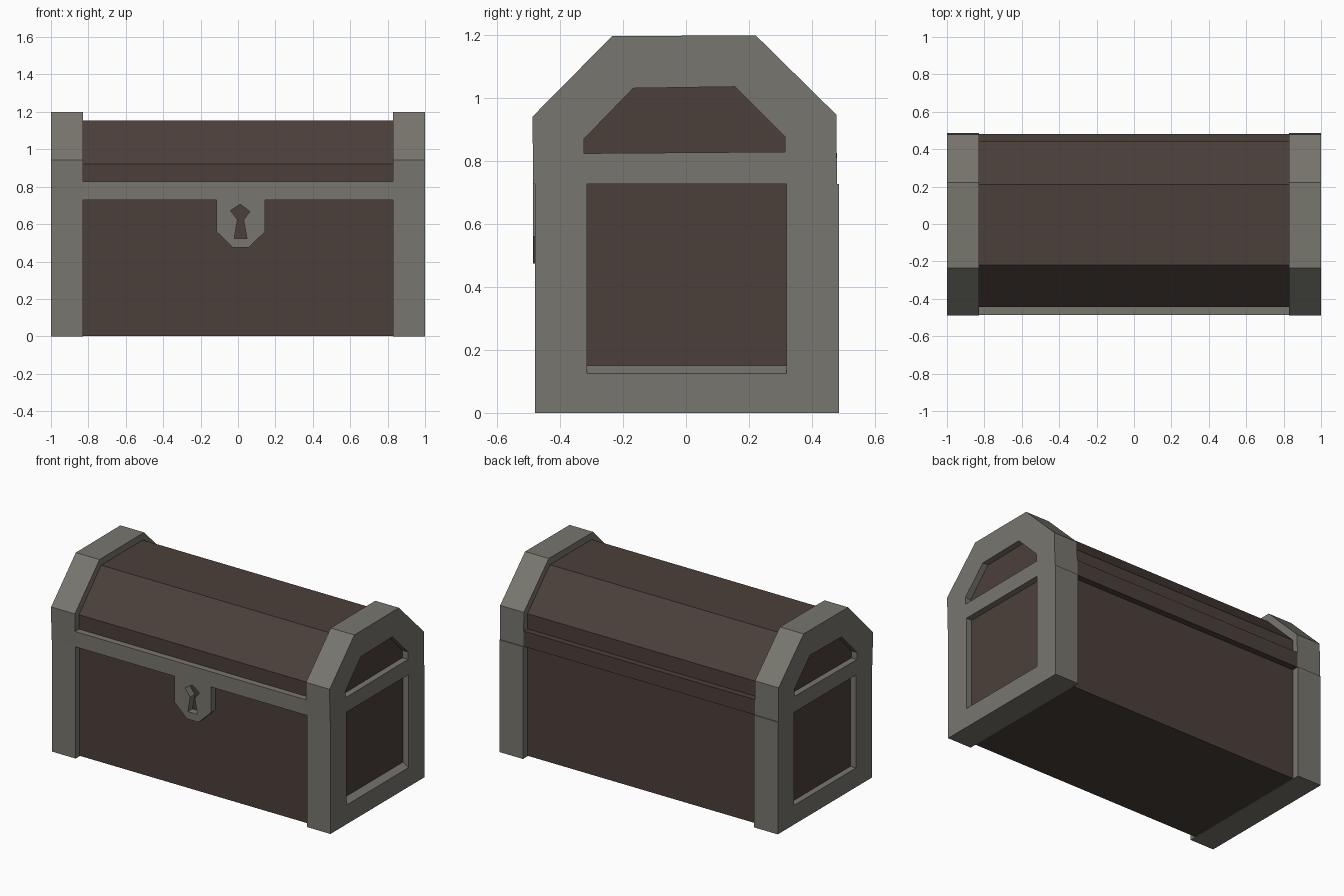
import bpy, bmesh

cube = bpy.data.objects.get("Cube")
if cube:
    bpy.data.objects.remove(cube, do_unlink=True)


def material(name, color):
    m = bpy.data.materials.new(name)
    m.use_nodes = True
    m.diffuse_color = color
    m.node_tree.nodes["Principled BSDF"].inputs["Base Color"].default_value = color
    return m


wood = material("dark wood", (0.071, 0.050, 0.042, 1))
iron = material("grey iron", (0.186, 0.180, 0.156, 1))


def prism(name, mat, axis, lo, hi, outline, hole=None):
    """Extrude a (horizontal, z) outline, with an optional hole, along x or y."""
    curve = bpy.data.curves.new(name, "CURVE")
    curve.dimensions = "2D"
    curve.fill_mode = "BOTH"
    curve.extrude = (hi - lo) / 2
    for loop in (outline, hole):
        if loop:
            s = curve.splines.new("POLY")
            s.points.add(len(loop) - 1)
            for p, (u, v) in zip(s.points, loop):
                p.co = (u, v, 0, 1)
            s.use_cyclic_u = True
    temp = bpy.data.objects.new(name + " outline", curve)
    bpy.context.collection.objects.link(temp)
    graph = bpy.context.evaluated_depsgraph_get()
    mesh = bpy.data.meshes.new_from_object(temp.evaluated_get(graph))
    bpy.data.objects.remove(temp, do_unlink=True)

    bm = bmesh.new()
    bm.from_mesh(mesh)
    bmesh.ops.remove_doubles(bm, verts=bm.verts, dist=0.0005)
    for v in bm.verts:
        a, b, c = v.co
        w = c + (lo + hi) / 2
        v.co = (w, a, b) if axis == "x" else (a, w, b)
    bmesh.ops.recalc_face_normals(bm, faces=bm.faces)
    for f in bm.faces:
        f.smooth = False
        f.material_index = 0
    bm.to_mesh(mesh)
    bm.free()
    mesh.materials.clear()
    mesh.materials.append(mat)
    obj = bpy.data.objects.new(name, mesh)
    bpy.context.collection.objects.link(obj)
    return obj


def rect(u0, u1, v0, v1):
    return [(u0, v0), (u1, v0), (u1, v1), (u0, v1)]


SEAM, RIM = 0.728, 0.827      # bottom and top of the lid rim
POST, PANEL = 0.83, 0.96      # inner side of end frames, recessed end panels

# Wooden body and faceted lid
prism("chest_body", wood, "x", -PANEL, PANEL, rect(-0.44, 0.44, 0.003, SEAM))
prism("lid_boards", wood, "x", -PANEL, PANEL,
      [(-0.445, SEAM), (0.44, SEAM), (0.44, 0.925), (0.21, 1.155),
       (-0.218, 1.155), (-0.445, 0.92)])
prism("lid_back_rim", wood, "x", -POST, POST, rect(0.43, 0.48, SEAM, RIM))

# Iron end frames with open windows
base_outline = [(-0.48, 0), (0.487, 0), (0.487, SEAM), (0.32, SEAM),
                (0.32, 0.125), (-0.315, 0.125), (-0.315, SEAM), (-0.48, SEAM)]
lid_outline = [(-0.486, SEAM), (0.48, SEAM), (0.478, 0.948), (0.222, 1.2),
               (-0.235, 1.198), (-0.488, 0.942)]
lid_window = [(-0.325, 0.825), (0.315, 0.83), (0.315, 0.878), (0.155, 1.037),
              (-0.168, 1.032), (-0.325, 0.87)]
for side, lo, hi in (("left", POST, 1), ("right", -1, -POST)):
    prism(side + "_base_frame", iron, "x", lo, hi, base_outline)
    prism(side + "_lid_frame", iron, "x", lo, hi, lid_outline, lid_window)

# Sloping sill in the left window
prism("left_window_sill", iron, "y", -0.315, 0.32,
      [(PANEL - 0.01, 0.125), (1, 0.125), (PANEL, 0.15), (PANEL - 0.01, 0.15)])

# Front rim and lock plate with an open keyhole
prism("lid_front_rim", iron, "y", -0.486, -0.435, rect(-POST, POST, SEAM, RIM))
prism("lock_plate", iron, "y", -0.486, -0.435,
      [(-0.115, SEAM), (-0.115, 0.56), (-0.027, 0.475), (0.057, 0.475),
       (0.145, 0.56), (0.145, SEAM)],
      [(0.012, 0.706), (-0.04, 0.672), (-0.003, 0.623), (-0.02, 0.524),
       (0.048, 0.524), (0.03, 0.623), (0.063, 0.667)])
